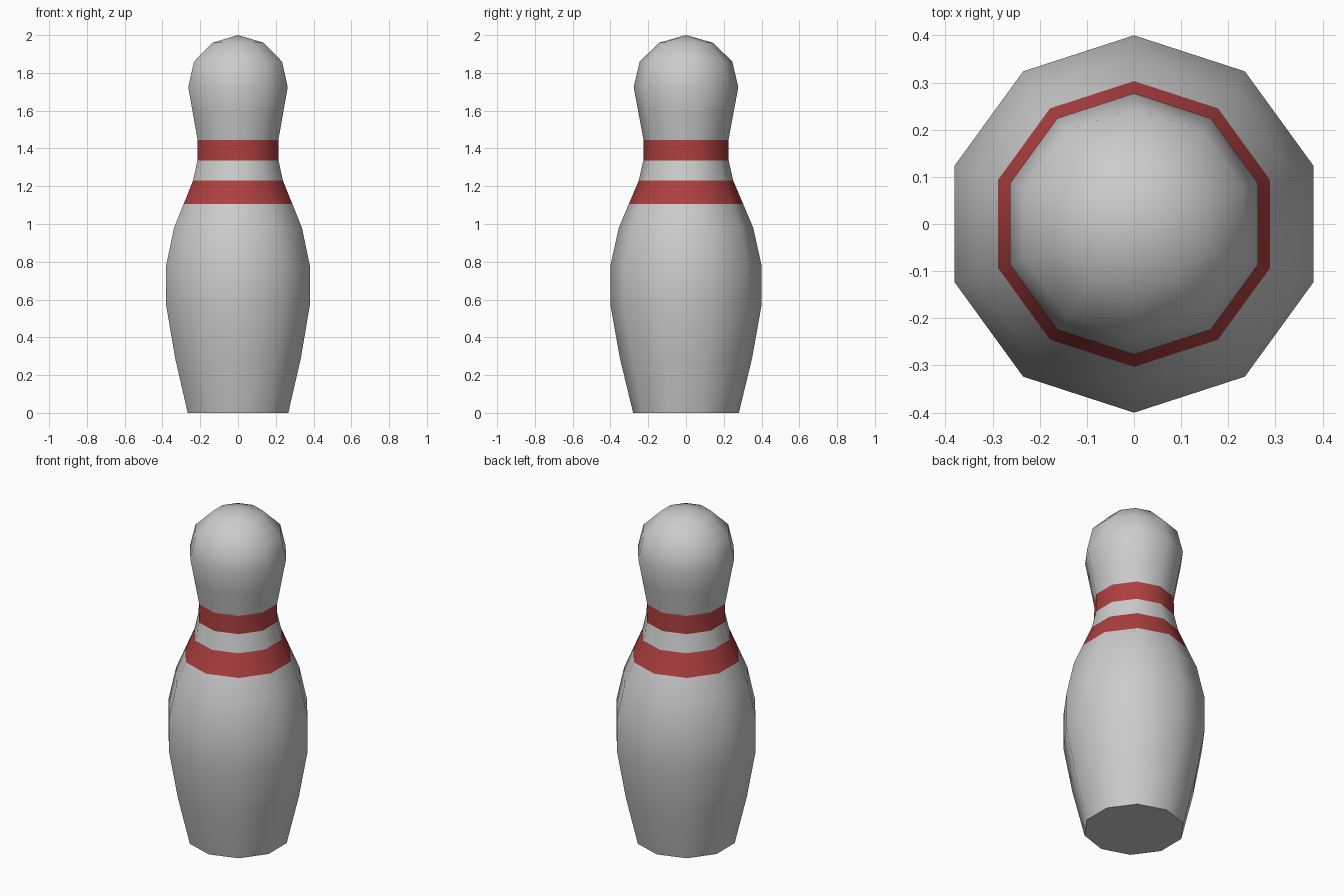
import bpy, bmesh, math

if "Cube" in bpy.data.objects:
    bpy.data.objects.remove(bpy.data.objects["Cube"])

SIDES = 10

red = bpy.data.materials.new("stripe_red")
red.diffuse_color = (0.42, 0.05, 0.05, 1)
red.use_nodes = True
red.node_tree.nodes["Principled BSDF"].inputs["Base Color"].default_value = red.diffuse_color


def lathe(name, profile, material=None, cap_base=False):
    """Ten-sided turned section from (radius, z) points; radius 0 makes a pole."""
    bm = bmesh.new()
    rings = []
    for r, z in profile:
        if r == 0:
            rings.append([bm.verts.new((0, 0, z))] * SIDES)
        else:
            angles = [math.pi / 2 + 2 * math.pi * i / SIDES for i in range(SIDES)]
            rings.append([bm.verts.new((r * math.cos(a), r * math.sin(a), z)) for a in angles])
    for low, high in zip(rings, rings[1:]):
        for i in range(SIDES):
            j = (i + 1) % SIDES
            corners = [low[i], low[j], high[j], high[i]]
            bm.faces.new(list(dict.fromkeys(corners)))
    if cap_base:
        bm.faces.new(rings[0][::-1])
    mesh = bpy.data.meshes.new(name)
    bm.to_mesh(mesh)
    bm.free()
    obj = bpy.data.objects.new(name, mesh)
    bpy.context.collection.objects.link(obj)
    if material:
        mesh.materials.append(material)
    bpy.ops.object.select_all(action='DESELECT')
    obj.select_set(True)
    bpy.context.view_layer.objects.active = obj
    bpy.ops.object.shade_smooth_by_angle(angle=math.radians(60))


# Belly with flat base
lathe("pin_body", [(0.28, 0), (0.35, 0.29), (0.4, 0.57), (0.4, 0.78),
                   (0.356, 0.98), (0.303, 1.105)], cap_base=True)
# Lower stripe, neck, upper stripe
lathe("lower_stripe", [(0.303, 1.105), (0.25, 1.23)], red)
lathe("pin_neck", [(0.25, 1.23), (0.226, 1.335)])
lathe("upper_stripe", [(0.226, 1.335), (0.225, 1.445)], red)
# Rounded head
lathe("pin_head", [(0.225, 1.445), (0.25, 1.58), (0.277, 1.725),
                   (0.245, 1.86), (0.142, 1.96), (0, 2.0)])
